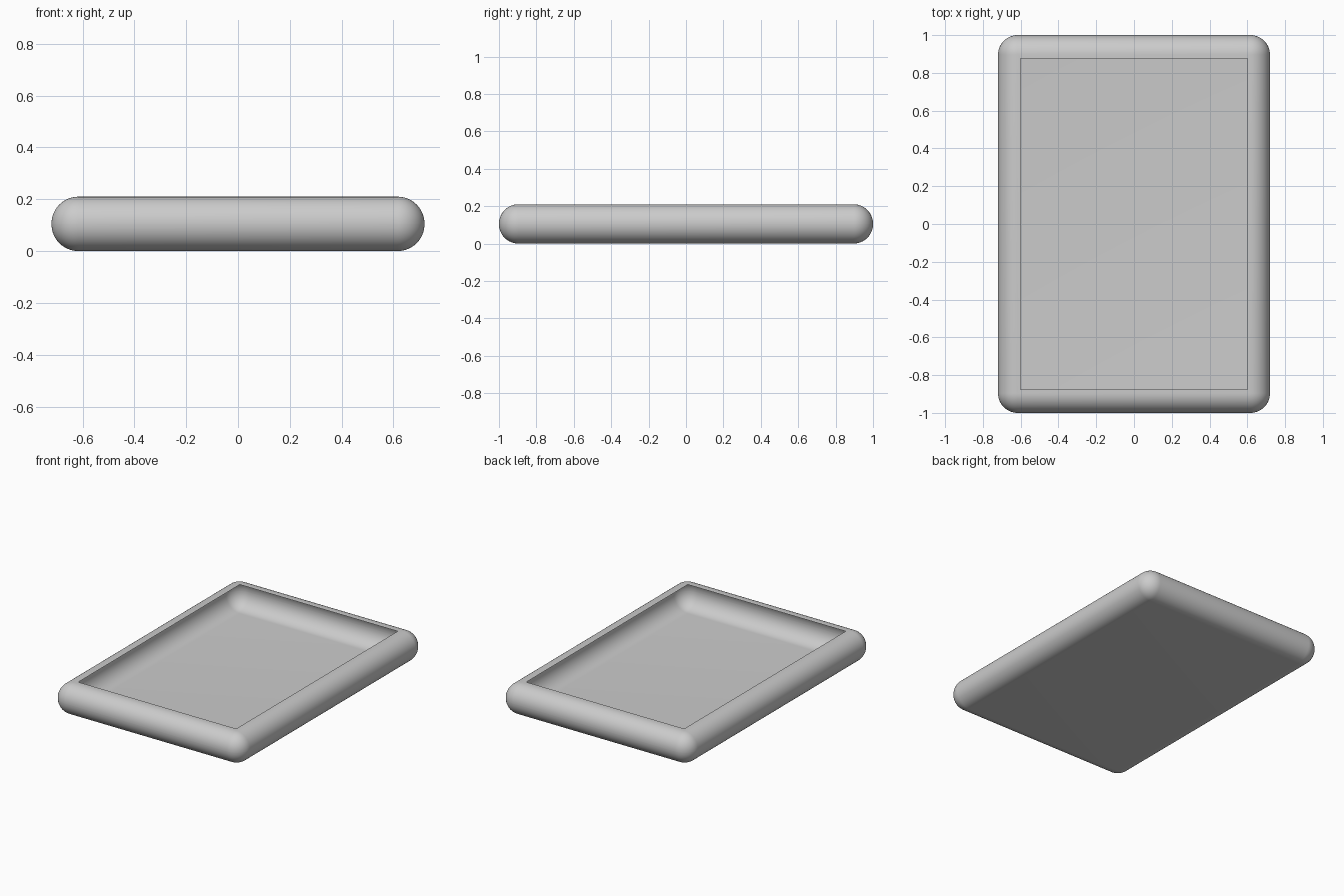
import bpy, bmesh

if "Cube" in bpy.data.objects:
    bpy.data.objects.remove(bpy.data.objects["Cube"])

W, L, H, R = 1.44, 2.0, 0.21, 0.104   # outer size and edge radius
HX, HY = 0.60, 0.877                  # half size of the opening

bm = bmesh.new()
bmesh.ops.create_cube(bm, size=1)
for v in bm.verts:
    v.co.x *= W
    v.co.y *= L
    v.co.z = (v.co.z + 0.5) * H

# Fully rounded rim all the way round
bmesh.ops.bevel(bm, geom=bm.edges[:], offset=R, offset_type='OFFSET',
                segments=16, profile=0.5, affect='EDGES')

# Cut the sharp-cornered opening out of the flat top
top = max((f for f in bm.faces if f.normal.z > 0.99), key=lambda f: f.calc_area())
bmesh.ops.inset_region(bm, faces=[top], thickness=0.01, use_even_offset=True)
for v in top.verts:
    v.co.x = HX if v.co.x > 0 else -HX
    v.co.y = HY if v.co.y > 0 else -HY
bmesh.ops.delete(bm, geom=[top], context='FACES_ONLY')
bmesh.ops.recalc_face_normals(bm, faces=bm.faces[:])
for f in bm.faces:
    f.smooth = True

# Thin open-topped tray shell
mesh = bpy.data.meshes.new("tray")
bm.to_mesh(mesh)
bm.free()
tray = bpy.data.objects.new("tray", mesh)
bpy.context.collection.objects.link(tray)
